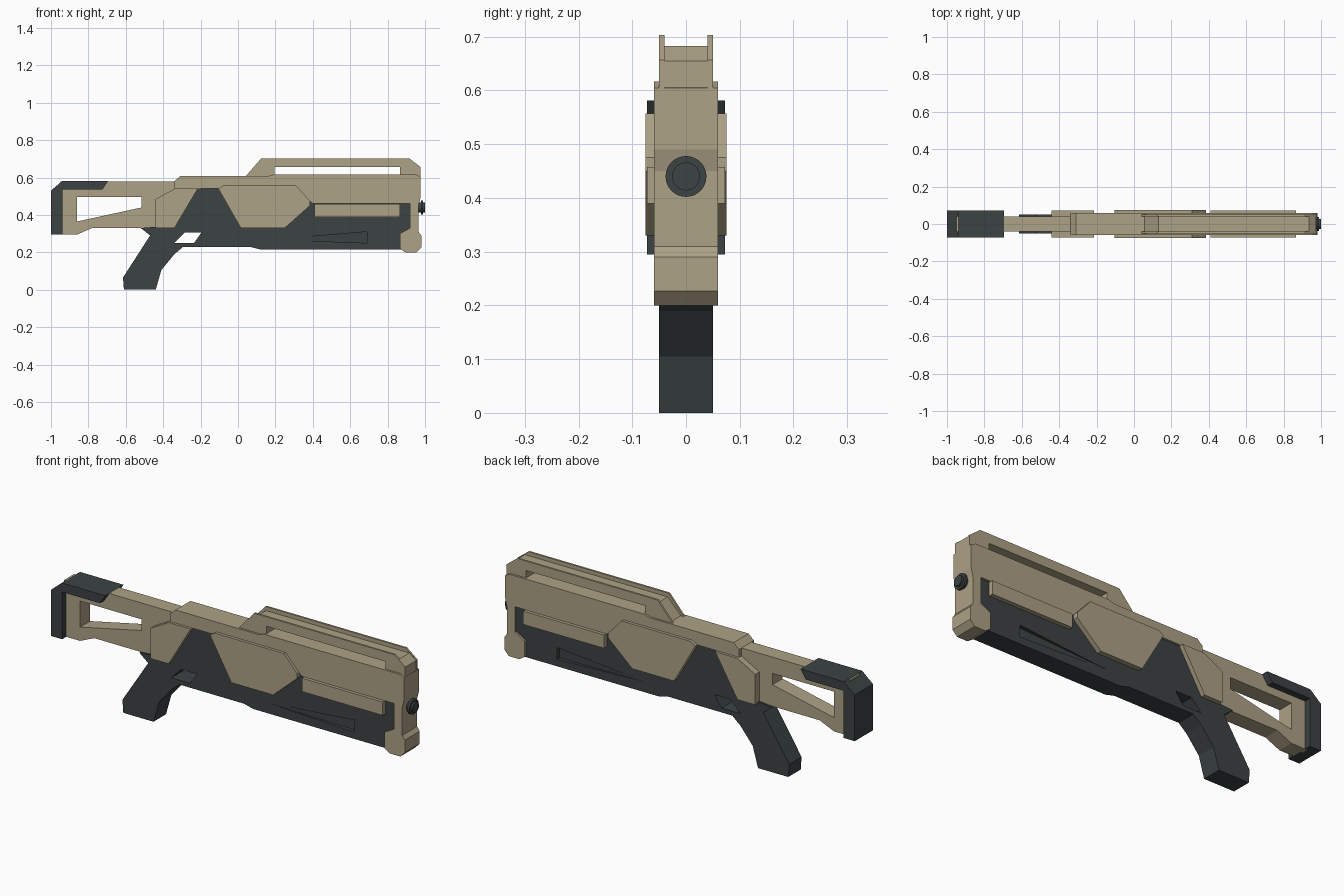
import bpy, bmesh, math
from mathutils import Matrix

if "Cube" in bpy.data.objects:
    bpy.data.objects.remove(bpy.data.objects["Cube"], do_unlink=True)


def material(name, colour):
    mat = bpy.data.materials.new(name)
    mat.use_nodes = True
    mat.diffuse_color = (*colour, 1)
    mat.node_tree.nodes["Principled BSDF"].inputs["Base Color"].default_value = (*colour, 1)
    return mat


TAN = material("sand tan", (0.42, 0.36, 0.24))
DARK = material("charcoal", (0.045, 0.055, 0.055))


def finish(name, bm, mat):
    bmesh.ops.recalc_face_normals(bm, faces=bm.faces[:])
    mesh = bpy.data.meshes.new(name)
    bm.to_mesh(mesh)
    bm.free()
    mesh.materials.append(mat)
    obj = bpy.data.objects.new(name, mesh)
    bpy.context.collection.objects.link(obj)
    return obj


def prism(name, outline, y0, y1, mat, hole=None):
    """Side profile in x and z, with an optional through hole, extruded along y."""
    bm = bmesh.new()
    for loop in [outline] + ([hole] if hole else []):
        vs = [bm.verts.new((x, y0, z)) for x, z in loop]
        for a, b in zip(vs, vs[1:] + vs[:1]):
            bm.edges.new((a, b))
    bmesh.ops.triangle_fill(bm, use_beauty=True, edges=bm.edges[:], normal=(0, -1, 0))
    ext = bmesh.ops.extrude_face_region(bm, geom=bm.faces[:], use_keep_orig=True)
    moved = [g for g in ext["geom"] if isinstance(g, bmesh.types.BMVert)]
    bmesh.ops.translate(bm, vec=(0, y1 - y0, 0), verts=moved)
    return finish(name, bm, mat)


def slab(name, outline, half, mat, hole=None):
    return prism(name, outline, -half, half, mat, hole)


# Upper receiver with the front end cap
slab("receiver", [
    (-.34, .53), (-.34, .58), (-.31, .607), (.16, .607), (.195, .617), (.95, .617),
    (.975, .605), (.975, .49), (.965, .45), (.965, .31), (.98, .29), (.98, .227),
    (.955, .2), (.895, .2), (.865, .22), (.865, .3), (.92, .33), (.92, .46),
    (.4, .46), (.31, .54), (-.2, .54)], .06, TAN)

# Grip and lower frame
frame = slab("grip_and_lower_frame", [
    (-.52, .33), (-.47, .29), (-.615, .065), (-.61, 0), (-.44, 0), (-.41, .105),
    (-.34, .19), (-.295, .228), (.07, .228), (.12, .215), (.88, .215), (.88, .3),
    (.93, .32), (.93, .47), (.4, .47), (.31, .55), (-.22, .55), (-.34, .345)],
    .05, DARK, hole=[(-.34, .25), (-.285, .307), (-.195, .307), (-.235, .25)])

# Tapered finger recesses in the fore end
for side, label in ((-1, "right"), (1, "left")):
    bm = bmesh.new()
    for y in (.03, .08):
        for z in (.25, .31):
            bm.verts.new((.69, side * y, z))
    for y in (.05, .08):
        bm.verts.new((.2, side * y, .268))
    bmesh.ops.convex_hull(bm, input=bm.verts[:])
    cutter = finish(label + "_recess_cutter", bm, DARK)
    cutter.hide_render = True
    cutter.hide_set(True)
    mod = frame.modifiers.new("recess", "BOOLEAN")
    mod.operation = "DIFFERENCE"
    mod.solver = "EXACT"
    mod.object = cutter

# Raised side panels
slab("rear_collar", [(-.44, .33), (-.44, .485), (-.34, .54), (-.215, .54),
                     (-.34, .33)], .073, TAN)
slab("centre_panel", [(-.105, .54), (-.08, .557), (.31, .557), (.385, .475),
                      (.385, .45), (.25, .33), (.015, .33)], .075, TAN)
slab("fore_panel", [(.41, .458), (.865, .458), (.865, .39), (.41, .39)], .073, TAN)

# Top rail: slotted core between two taller walls
slot = [(.195, .61), (.195, .655), (.865, .655), (.865, .61)]
slab("rail_core", [(.05, .6), (.13, .683), (.935, .683), (.974, .655), (.974, .6)],
     .04, TAN, slot)
for label, y in (("right", -.05), ("left", .04)):
    prism(label + "_rail_wall", [(.035, .6), (.125, .703), (.915, .703),
                                 (.975, .657), (.975, .6)], y, y + .01, TAN, slot)

# Skeleton stock and butt pad
slab("stock", [(-.95, .295), (-.86, .295), (-.78, .33), (-.42, .33), (-.32, .4),
               (-.32, .58), (-.95, .58)], .04, TAN,
     hole=[(-.86, .365), (-.515, .44), (-.515, .497), (-.86, .497)])
slab("butt_pad", [(-1, .295), (-1, .53), (-.94, .581), (-.695, .581), (-.725, .535),
                  (-.938, .535), (-.938, .295)], .073, DARK)

# Stepped muzzle
bm = bmesh.new()
for radius, x0, x1 in ((.027, .95, .98), (.038, .978, .99), (.026, .985, 1)):
    spin = Matrix.Translation(((x0 + x1) / 2, 0, .44)) @ Matrix.Rotation(math.pi / 2, 4, "Y")
    bmesh.ops.create_cone(bm, cap_ends=True, segments=32, radius1=radius,
                          radius2=radius, depth=x1 - x0, matrix=spin)
muzzle = finish("muzzle", bm, DARK)
bpy.ops.object.select_all(action="DESELECT")
muzzle.select_set(True)
bpy.context.view_layer.objects.active = muzzle
bpy.ops.object.shade_smooth_by_angle(angle=math.radians(30))
